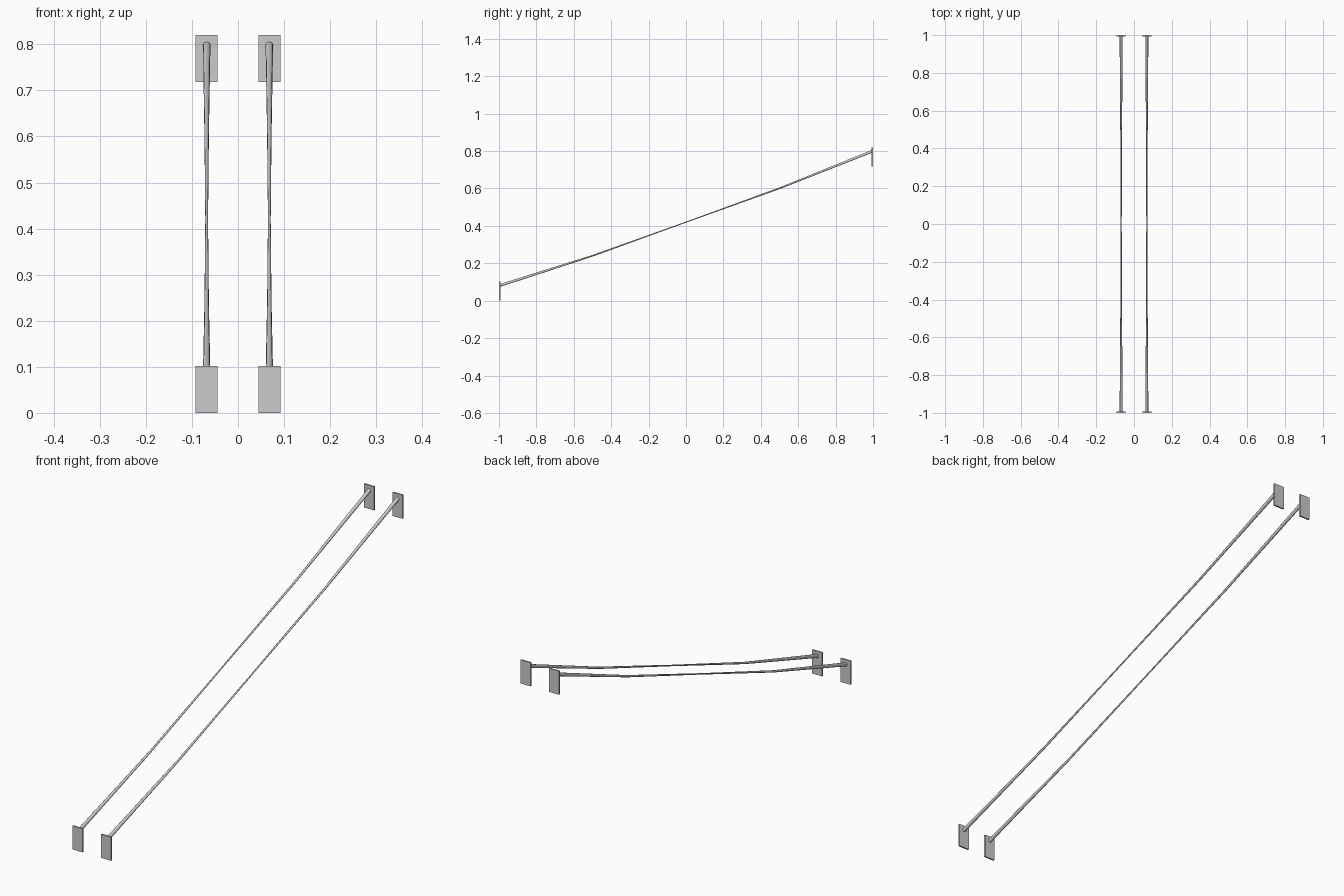
import bpy, bmesh, math

if "Cube" in bpy.data.objects:
    bpy.data.objects.remove(bpy.data.objects["Cube"])

X = 0.068          # sideways offset of each cable
SIDES = 10
# path of the sagging cable: y, z, radius
PATH = [(-0.996, 0.081, 0.0082), (-0.5, 0.240, 0.0048), (0, 0.420, 0.003),
        (0.5, 0.601, 0.0048), (0.996, 0.799, 0.0082)]


def finish(bm, name):
    bmesh.ops.recalc_face_normals(bm, faces=bm.faces)
    me = bpy.data.meshes.new(name)
    bm.to_mesh(me)
    bm.free()
    ob = bpy.data.objects.new(name, me)
    bpy.context.collection.objects.link(ob)
    return ob


def plate(name, x, y, z):
    bm = bmesh.new()
    bmesh.ops.create_cube(bm, size=1)
    bmesh.ops.scale(bm, vec=(0.048, 0.007, 0.102), verts=bm.verts)
    bmesh.ops.translate(bm, vec=(x, y, z), verts=bm.verts)
    return finish(bm, name)


def cable(name, x):
    bm = bmesh.new()
    rings = []
    for y, z, r in PATH:
        rings.append([bm.verts.new((x + r * math.cos(a), y, z + r * math.sin(a)))
                      for a in (2 * math.pi * i / SIDES for i in range(SIDES))])
    for a, b in zip(rings, rings[1:]):
        for i in range(SIDES):
            j = (i + 1) % SIDES
            bm.faces.new((a[i], a[j], b[j], b[i])).smooth = True
    bm.faces.new(rings[0])
    bm.faces.new(rings[-1])
    return finish(bm, name)


# two parallel cables, each held by a low front plate and a high back plate
for side, x in (("left", -X), ("right", X)):
    cable(side + "_cable", x)
    plate(side + "_lower_plate", x, -0.9965, 0.051)
    plate(side + "_upper_plate", x, 0.9965, 0.769)
